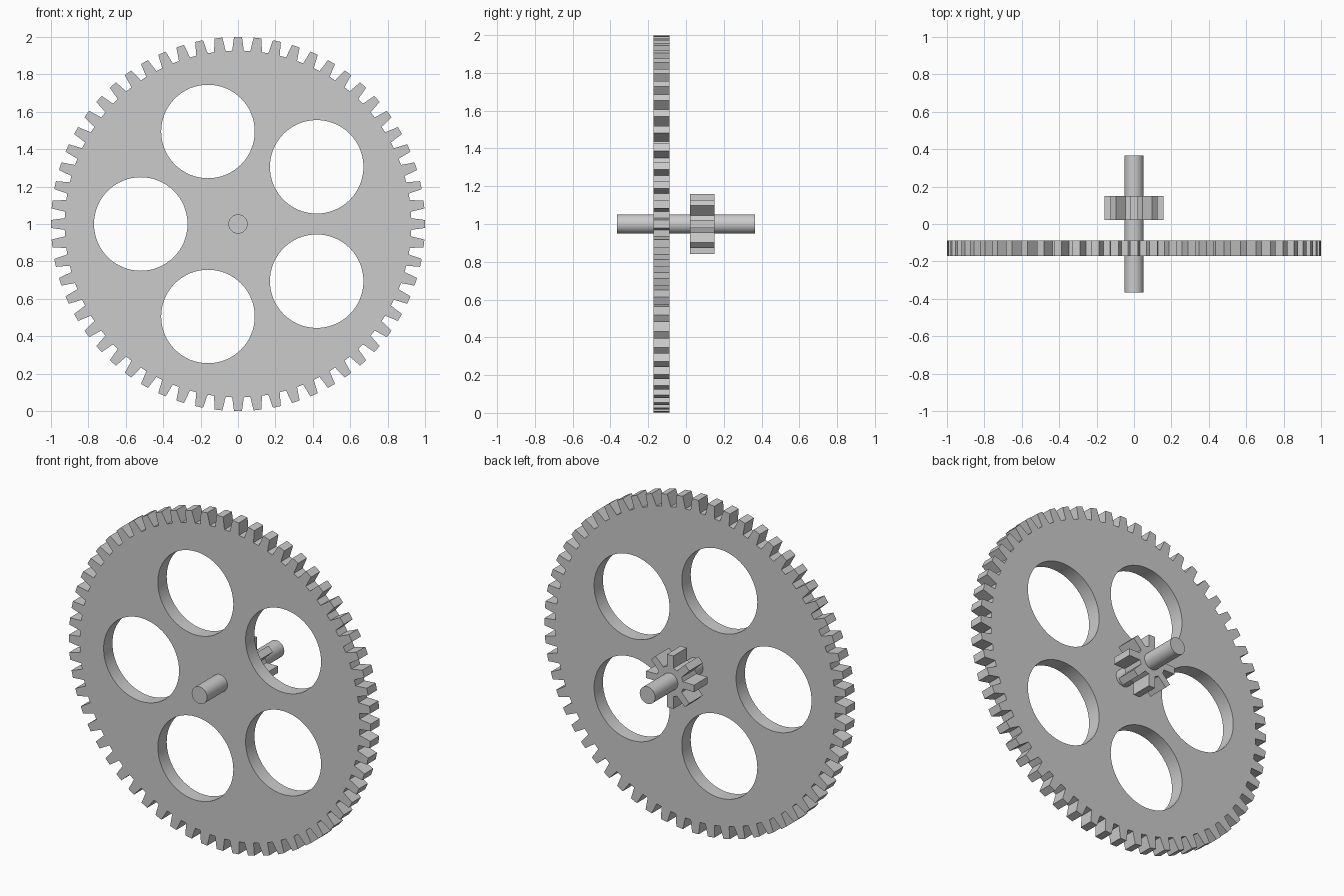
import bpy, bmesh
from math import cos, sin, pi, radians

if "Cube" in bpy.data.objects:
    bpy.data.objects.remove(bpy.data.objects["Cube"])


def circle(cx, cy, r, n=64):
    return [(cx + r * cos(2 * pi * i / n), cy + r * sin(2 * pi * i / n)) for i in range(n)]


def gear_outline(teeth, tip_r, root_r, tip_width, base_width):
    """Straight-flanked tooth outline, with one tooth pointing along +x."""
    tip, base = tip_width / 2 / tip_r, base_width / 2 / root_r
    pts = []
    for i in range(teeth):
        a = 2 * pi * i / teeth
        for r, off in ((root_r, -base), (tip_r, -tip), (tip_r, tip), (root_r, base)):
            pts.append((r * cos(a + off), r * sin(a + off)))
    return pts


def plate(name, outlines, y0, y1):
    """Fill outlines (inner ones become holes) in the xz plane and extrude from y0 to y1."""
    cu = bpy.data.curves.new(name, 'CURVE')
    cu.dimensions = '2D'
    cu.fill_mode = 'BOTH'
    cu.extrude = (y1 - y0) / 2
    for pts in outlines:
        sp = cu.splines.new('POLY')
        sp.points.add(len(pts) - 1)
        for p, (x, y) in zip(sp.points, pts):
            p.co = (x, y, 0, 1)
        sp.use_cyclic_u = True
    ob = bpy.data.objects.new(name, cu)
    bpy.context.collection.objects.link(ob)
    ob.location = (0, (y0 + y1) / 2, 1)
    ob.rotation_euler = (pi / 2, 0, 0)
    bpy.ops.object.select_all(action='DESELECT')
    ob.select_set(True)
    bpy.context.view_layer.objects.active = ob
    bpy.ops.object.convert(target='MESH')
    ob = bpy.context.view_layer.objects.active
    ob.name = name
    bm = bmesh.new()
    bm.from_mesh(ob.data)
    bmesh.ops.remove_doubles(bm, verts=bm.verts, dist=1e-5)
    bmesh.ops.recalc_face_normals(bm, faces=bm.faces)
    bm.to_mesh(ob.data)
    bm.free()
    bpy.ops.object.shade_smooth_by_angle(angle=radians(20))
    return ob


# large wheel with five round lightening holes
holes = [circle(0.52 * cos(pi + 2 * pi * k / 5), 0.52 * sin(pi + 2 * pi * k / 5), 0.25)
         for k in range(5)]
plate("large_wheel", [gear_outline(60, 1.0, 0.927, 0.043, 0.062)] + holes, -0.172, -0.088)

# small pinion behind the wheel
plate("pinion", [gear_outline(8, 0.16, 0.088, 0.042, 0.044)], 0.022, 0.15)

# shaft through both gears
plate("shaft", [circle(0, 0, 0.051)], -0.365, 0.365)
